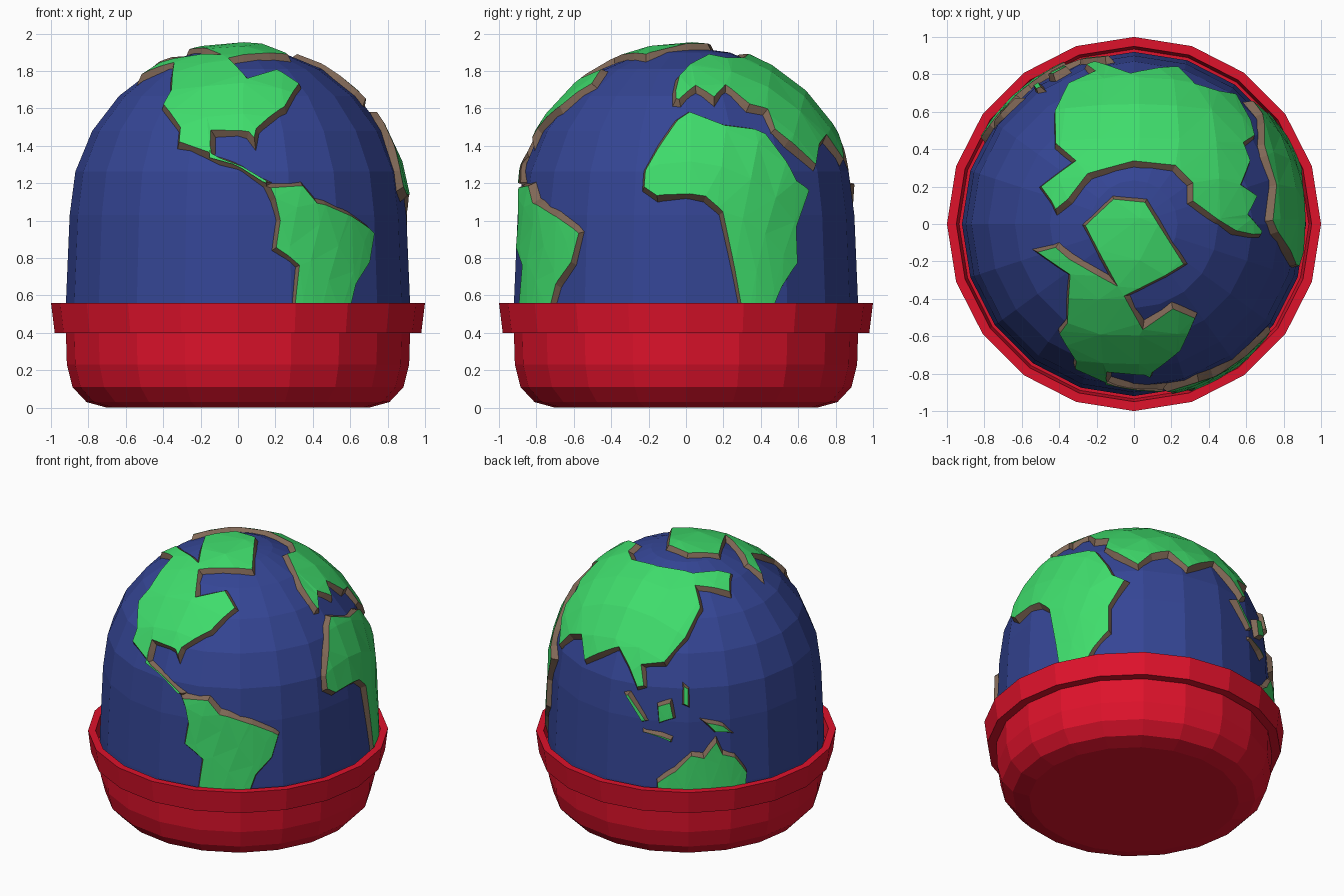
import bpy, bmesh, math
from mathutils import Vector

if "Cube" in bpy.data.objects:
    bpy.data.objects.remove(bpy.data.objects["Cube"])

R, ZC = 0.9, 1.03            # dome radius and height of its centre
QUARTER = R * math.pi / 2    # arc length from the top to the dome's equator


def material(name, rgb):
    m = bpy.data.materials.new(name)
    m.diffuse_color = (*rgb, 1)
    m.use_nodes = True
    m.node_tree.nodes["Principled BSDF"].inputs["Base Color"].default_value = m.diffuse_color
    return m


RED = material("pot red", (0.73, 0.006, 0.024))
BLUE = material("sea blue", (0.035, 0.06, 0.30))
GREEN = material("land green", (0.05, 0.72, 0.15))
BROWN = material("shore brown", (0.22, 0.14, 0.095))


def finish(name, bm, mats):
    mesh = bpy.data.meshes.new(name)
    bm.to_mesh(mesh)
    bm.free()
    for m in mats:
        mesh.materials.append(m)
    obj = bpy.data.objects.new(name, mesh)
    bpy.context.collection.objects.link(obj)
    return obj


def lathe(name, profile, mat, sides=20):
    bm = bmesh.new()
    vs = [bm.verts.new((r, 0, z)) for r, z in profile]
    es = [bm.edges.new(p) for p in zip(vs, vs[1:])]
    bmesh.ops.spin(bm, geom=vs + es, cent=(0, 0, 0), axis=(0, 0, 1),
                   angle=2 * math.pi, steps=sides, use_merge=False)
    bmesh.ops.remove_doubles(bm, verts=bm.verts[:], dist=1e-4)
    bmesh.ops.recalc_face_normals(bm, faces=bm.faces[:])
    return finish(name, bm, [mat])


# Land outlines are drawn on a flat polar map centred on the top of the dome.
def side(*pts):
    """Points as (degrees round from the front, height)."""
    out = []
    for az, z in pts:
        s = R * math.acos((z - ZC) / R) if z > ZC else QUARTER + ZC - z
        a = math.radians(az)
        out.append((s * math.sin(a), -s * math.cos(a)))
    return out


def top(*pts):
    """Points as (x, y) seen from above."""
    out = []
    for x, y in pts:
        r = math.hypot(x, y)
        k = R * math.asin(min(r / R, 1)) / r
        out.append((x * k, y * k))
    return out


def wrap(co):
    """Flat map point (z = height above the sea) to the dome."""
    s = math.hypot(co.x, co.y)
    if s < 1e-6:
        return Vector((0, 0, ZC + R + co.z))
    if s < QUARTER:
        r = (R + co.z) * math.sin(s / R)
        z = ZC + (R + co.z) * math.cos(s / R)
    else:
        z = max(ZC + QUARTER - s, 0.46)
        r = R + co.z + (ZC - z) * 0.04
    return Vector((co.x / s * r, co.y / s * r, z))


def land(name, outline, shore=0.04, step=0.22):
    bm = bmesh.new()
    face = bm.faces.new([bm.verts.new((x, y, -0.03)) for x, y in outline])
    face.normal_update()
    if face.normal.z < 0:
        face.normal_flip()
    # sloping brown shore around a raised green top
    rim = bmesh.ops.inset_region(bm, faces=[face], thickness=shore,
                                 use_boundary=True, use_even_offset=True)
    for f in rim["faces"]:
        f.material_index = 1
    for v in bm.verts:
        if not v.is_boundary:
            v.co.z = 0.025
    # cut into facets so the land follows the dome
    for axis in (Vector((1, 0, 0)), Vector((0, 1, 0))):
        for i in range(-10, 11):
            bmesh.ops.bisect_plane(bm, geom=bm.verts[:] + bm.edges[:] + bm.faces[:],
                                   plane_co=axis * (i * step + 0.03), plane_no=axis)
    bmesh.ops.triangulate(bm, faces=bm.faces[:])
    for v in bm.verts:
        v.co = wrap(v.co)
    return finish(name, bm, [GREEN, BROWN])


# Pot with a stepped rim
lathe("pot", [(0, 0), (0.70, 0), (0.81, 0.03), (0.885, 0.11), (0.915, 0.23),
              (0.92, 0.40), (0.98, 0.40), (1.0, 0.56), (0.95, 0.56),
              (0.935, 0.47), (0.90, 0.47)], RED)

# Sea dome
arc = [(R * math.cos(math.radians(a)), ZC + R * math.sin(math.radians(a)))
       for a in range(0, 90, 15)]
lathe("sea_dome", [(0.92, 0.45), (0.92, 0.56)] + arc + [(0, ZC + R)], BLUE)

# Land masses
land("south_west_land", side(
    (8, 1.2), (23, 1.22), (28, 1.13), (40, 1.07), (54, 0.95), (50, 0.75),
    (43, 0.63), (39, 0.44), (17, 0.44), (19, 0.74), (11, 0.83), (12.5, 1.0),
    (11, 1.1)))

land("north_west_land",
     side((13, 1.21), (10, 1.16), (-7, 1.29), (-24, 1.38), (-25, 1.47), (-37, 1.59))
     + top((-0.38, -0.5), (-0.37, -0.28), (-0.58, -0.13), (-0.4, -0.08),
           (-0.32, -0.15), (-0.18, -0.23), (-0.3, 0.0), (-0.12, 0.17),
           (0.08, 0.15), (0.16, 0.02), (0.31, -0.22), (0.18, -0.3),
           (0.0, -0.39), (0.06, -0.5), (0.2, -0.4), (0.36, -0.47))
     + side((22, 1.57), (9, 1.46), (7, 1.36), (3, 1.43), (-8, 1.44), (-8, 1.36),
            (-1, 1.33), (9, 1.24)))

land("south_east_land", side(
    (74, 1.27), (74, 1.15), (80, 1.09), (96, 1.09), (101, 1.02), (104, 0.8),
    (108, 0.44), (119, 0.46), (124, 0.62), (131, 0.75), (131, 0.95),
    (139, 1.17), (132, 1.24), (123, 1.48), (118, 1.51), (106, 1.53),
    (91, 1.60), (85, 1.55), (79, 1.42)))

land("north_east_land",
     top((-0.42, 0.02), (-0.32, 0.1), (-0.22, 0.23), (0.0, 0.29), (0.2, 0.27),
         (0.27, 0.2), (0.27, 0.1), (0.42, -0.01), (0.52, -0.07), (0.62, -0.09))
     + side((83, 1.61), (88, 1.60), (95, 1.67), (103, 1.60), (110, 1.67),
            (117, 1.58), (124, 1.56), (124, 1.46), (130, 1.39), (142, 1.24),
            (149, 1.37), (156, 1.41), (164, 1.27), (172, 1.36), (181, 1.43),
            (187, 1.35), (193, 1.21), (199, 1.24), (197, 1.37), (206, 1.39),
            (217, 1.55))
     + top((-0.44, 0.4), (-0.36, 0.33), (-0.53, 0.2), (-0.46, 0.1)))

land("south_back_land", side(
    (203, 0.4), (202, 0.62), (210, 0.72), (217, 0.84), (222, 0.82),
    (228, 0.94), (231, 0.83), (236, 0.80), (242, 0.65), (240, 0.4)))

# Small islands between the back land masses
islands = [
    side((186, 1.2), (190, 1.22), (200, 1.02), (196, 1.0)),
    side((202, 1.16), (209, 1.2), (211, 1.05), (203, 1.0)),
    side((213, 1.32), (217, 1.28), (217, 1.12), (213, 1.15)),
    side((196, 0.98), (210, 0.93), (209, 0.87), (196, 0.93)),
    side((219, 1.07), (231, 1.02), (238, 0.9), (227, 0.94)),
]
for i, pts in enumerate(islands, 1):
    land(f"island_{i}", pts, shore=0.025)
